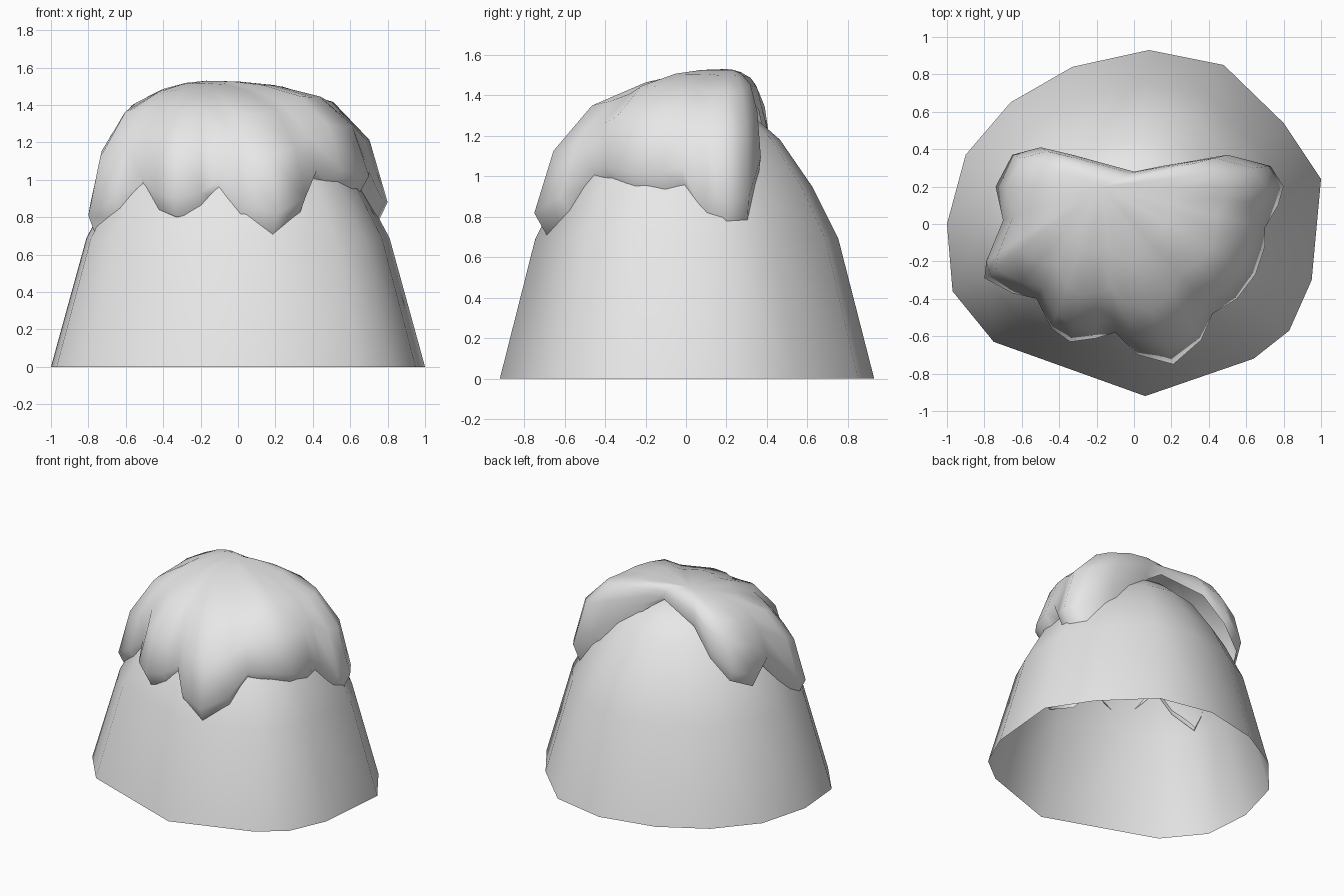
import bpy
import bmesh
from math import radians
from mathutils import Vector

default_cube = bpy.data.objects.get("Cube")
if default_cube:
    bpy.data.objects.remove(default_cube, do_unlink=True)

# Single pale grey shared by rock and snow
grey = bpy.data.materials.new("pale_grey")
grey.use_nodes = True
grey_value = (0.8, 0.8, 0.8, 1)
grey.diffuse_color = grey_value
grey.node_tree.nodes["Principled BSDF"].inputs["Base Color"].default_value = grey_value


def loft_dome(name, peak, rings):
    """Join closed rings, ordered from the peak down, into an open-bottomed shell."""
    bm = bmesh.new()
    tip = bm.verts.new(peak)
    loops = [[bm.verts.new(point) for point in ring] for ring in rings]
    count = len(loops[0])
    for i in range(count):
        j = (i + 1) % count
        bm.faces.new((tip, loops[0][i], loops[0][j]))
        for upper, lower in zip(loops, loops[1:]):
            bm.faces.new((upper[i], lower[i], lower[j], upper[j]))
    mesh = bpy.data.meshes.new(name)
    bm.to_mesh(mesh)
    bm.free()
    mesh.materials.append(grey)
    obj = bpy.data.objects.new(name, mesh)
    bpy.context.collection.objects.link(obj)
    bpy.ops.object.select_all(action="DESELECT")
    obj.select_set(True)
    bpy.context.view_layer.objects.active = obj
    bpy.ops.object.shade_smooth_by_angle(angle=radians(70))
    return obj


# Rock: an irregular footprint shrinking towards a rounded summit
footprint = [
    (.06, -.92), (.64, -.72), (.83, -.57), (.95, -.3), (1, .24),
    (.8, .54), (.48, .85), (.08, .93), (-.33, .84), (-.66, .65),
    (-.9, .37), (-1, 0), (-.97, -.36), (-.75, -.63),
]
rock_levels = [(1.37, .15), (1.32, .33), (1.18, .5), (.95, .67), (.69, .81), (0, 1)]
rock_rings = [[(x * scale, y * scale, z) for x, y in footprint]
              for z, scale in rock_levels]
loft_dome("mountain_rock", (0, 0, 1.39), rock_rings)

# Snow: the drip line, anticlockwise from the gap at the back
drip_line = [
    (0, .28, 1.42), (-.33, .37, 1.33), (-.5, .41, 1.15), (-.65, .37, 1),
    (-.74, .2, .92), (-.7, .02, 1), (-.79, -.2, .76), (-.8, -.29, .69),
    (-.65, -.37, .8), (-.52, -.4, .94), (-.44, -.56, .84), (-.34, -.63, .8),
    (-.2, -.61, .83), (-.1, -.58, .91), (.02, -.7, .76), (.21, -.75, .7),
    (.36, -.62, .8), (.42, -.48, .97), (.55, -.4, .95), (.65, -.27, .91),
    (.7, -.12, .91), (.7, -.02, .94), (.77, .1, .76), (.8, .2, .74),
    (.73, .31, .76), (.5, .37, 1), (.15, .31, 1.32),
]
summit = Vector((-.17, .2, 1.53))
# Fraction of the way out, fraction of the way down; the last curls under
snow_profile = [(.2, .03), (.42, .1), (.7, .25), (.9, .52), (1, .87), (.93, 1)]


def snow_point(rim, out, down):
    offset = Vector(rim) - summit
    fullness = 1.4 if rim[0] > .45 else 1.1
    return summit + Vector((offset.x * out, offset.y * out, offset.z * down ** fullness))


snow_rings = [[snow_point(rim, out, down) for rim in drip_line]
              for out, down in snow_profile]
loft_dome("snow_cap", summit, snow_rings)
